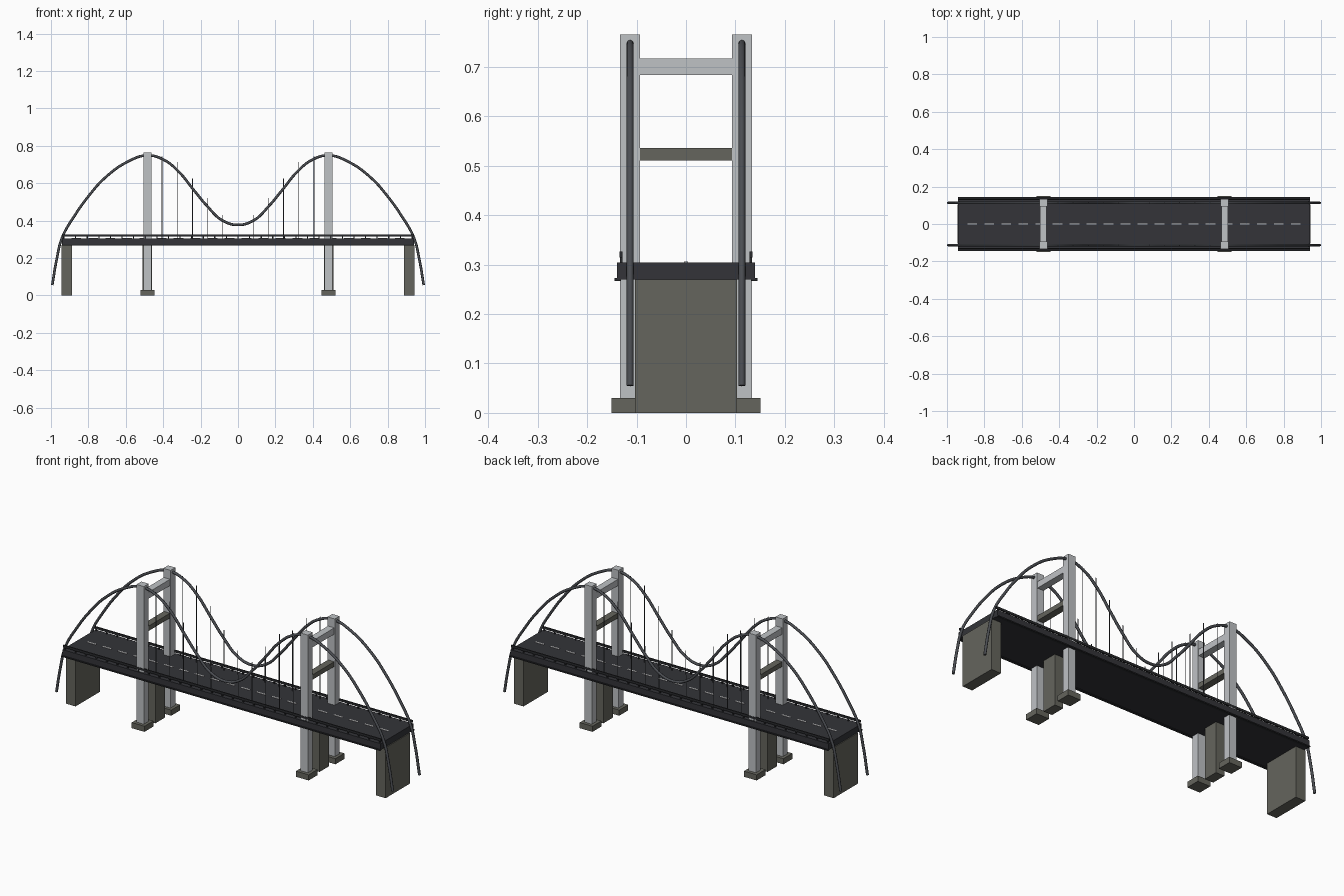
import bpy, bmesh
from mathutils import Matrix, Vector

if "Cube" in bpy.data.objects:
    bpy.data.objects.remove(bpy.data.objects["Cube"])


def material(name, rgb):
    m = bpy.data.materials.new(name)
    m.diffuse_color = (*rgb, 1)
    m.use_nodes = True
    m.node_tree.nodes["Principled BSDF"].inputs["Base Color"].default_value = m.diffuse_color
    return m


STEEL = material("tower_steel", (0.52, 0.54, 0.56))
CONCRETE = material("concrete", (0.13, 0.13, 0.11))
ASPHALT = material("asphalt", (0.033, 0.034, 0.04))
DARK = material("dark_metal", (0.022, 0.023, 0.026))
CABLE = material("cable_metal", (0.07, 0.075, 0.085))
PAINT = material("road_paint", (0.8, 0.8, 0.78))


def boxes(name, spans, mat):
    """One object from boxes given as (x0, x1, y0, y1, z0, z1)."""
    bm = bmesh.new()
    for x0, x1, y0, y1, z0, z1 in spans:
        m = Matrix.Translation(((x0 + x1) / 2, (y0 + y1) / 2, (z0 + z1) / 2))
        m = m @ Matrix.Diagonal((x1 - x0, y1 - y0, z1 - z0, 1))
        bmesh.ops.create_cube(bm, size=1, matrix=m)
    me = bpy.data.meshes.new(name)
    bm.to_mesh(me)
    bm.free()
    me.materials.append(mat)
    ob = bpy.data.objects.new(name, me)
    bpy.context.collection.objects.link(ob)
    return ob


def around(x, y, w, d, z0, z1):
    return (x - w / 2, x + w / 2, y - d / 2, y + d / 2, z0, z1)


SIDES = (-1, 1)
L, CY, TX = 0.94, 0.113, 0.485

# Road deck, bottom edge flanges and lane dashes
boxes("deck", [around(0, 0, 2 * L, 0.28, 0.27, 0.304)], ASPHALT)
boxes("edge_flange", [around(0, s * 0.138, 2 * L, 0.014, 0.267, 0.273) for s in SIDES], DARK)
boxes("lane_dashes", [around(-0.8645 + i * 0.091, 0, 0.052, 0.008, 0.303, 0.306)
                      for i in range(20)], PAINT)

# Railings
boxes("railing", [around(0, s * 0.131, 2 * L, 0.006, 0.314, 0.326) for s in SIDES], DARK)
boxes("railing_posts", [around(-0.93 + i * 0.062, s * 0.131, 0.006, 0.005, 0.302, 0.316)
                        for i in range(31) for s in SIDES], DARK)

# End abutments
boxes("abutments", [around(s * 0.916, 0, 0.057, 0.206, 0, 0.27) for s in SIDES], CONCRETE)

# Towers: legs, beams, footings and centre piers
for s, side in ((-1, "left"), (1, "right")):
    x = s * TX
    boxes(side + "_tower_legs", [around(x, t * CY, 0.043, 0.04, 0.004, 0.765) for t in SIDES], STEEL)
    boxes(side + "_tower_top_beam", [around(x, 0, 0.037, 0.19, 0.683, 0.717)], STEEL)
    boxes(side + "_tower_lower_beam", [around(x, 0, 0.037, 0.214, 0.51, 0.536)], CONCRETE)
    boxes(side + "_tower_footings", [around(x, t * CY, 0.075, 0.075, 0, 0.03) for t in SIDES], CONCRETE)
    boxes(side + "_tower_pier", [around(x, 0, 0.05, 0.08, 0, 0.27)], CONCRETE)

# Main cables: half profile mirrored in x
half = [(0, 0.377), (0.085, 0.402), (0.165, 0.478), (0.24, 0.568), (0.32, 0.665), (0.40, 0.727),
        (TX, 0.749), (0.59, 0.715), (0.71, 0.63), (0.80, 0.53), (0.87, 0.432), (0.94, 0.31),
        (0.97, 0.19), (0.993, 0.055)]
path = [(-x, z) for x, z in half[:0:-1]] + half
for s, side in ((-1, "front"), (1, "back")):
    cu = bpy.data.curves.new(side + "_main_cable", "CURVE")
    cu.dimensions = "3D"
    cu.bevel_depth = 0.007
    cu.bevel_resolution = 2
    cu.resolution_u = 6
    cu.use_fill_caps = True
    sp = cu.splines.new("BEZIER")
    sp.bezier_points.add(len(path) - 1)
    for p, (x, z) in zip(sp.bezier_points, path):
        p.co = (x, s * CY, z)
        p.handle_left_type = p.handle_right_type = "AUTO"
    cu.materials.append(CABLE)
    ob = bpy.data.objects.new(side + "_main_cable", cu)
    bpy.context.collection.objects.link(ob)

# Vertical hangers along the middle span
bm = bmesh.new()
for x, top in ((0.081, 0.43), (0.162, 0.52), (0.243, 0.625), (0.324, 0.713), (0.406, 0.742)):
    for sx in SIDES:
        for sy in SIDES:
            bmesh.ops.create_cone(
                bm, cap_ends=True, segments=6, radius1=0.002, radius2=0.002, depth=top - 0.3,
                matrix=Matrix.Translation(Vector((sx * x, sy * CY, (top + 0.3) / 2))))
me = bpy.data.meshes.new("hangers")
bm.to_mesh(me)
bm.free()
me.materials.append(CABLE)
bpy.context.collection.objects.link(bpy.data.objects.new("hangers", me))
